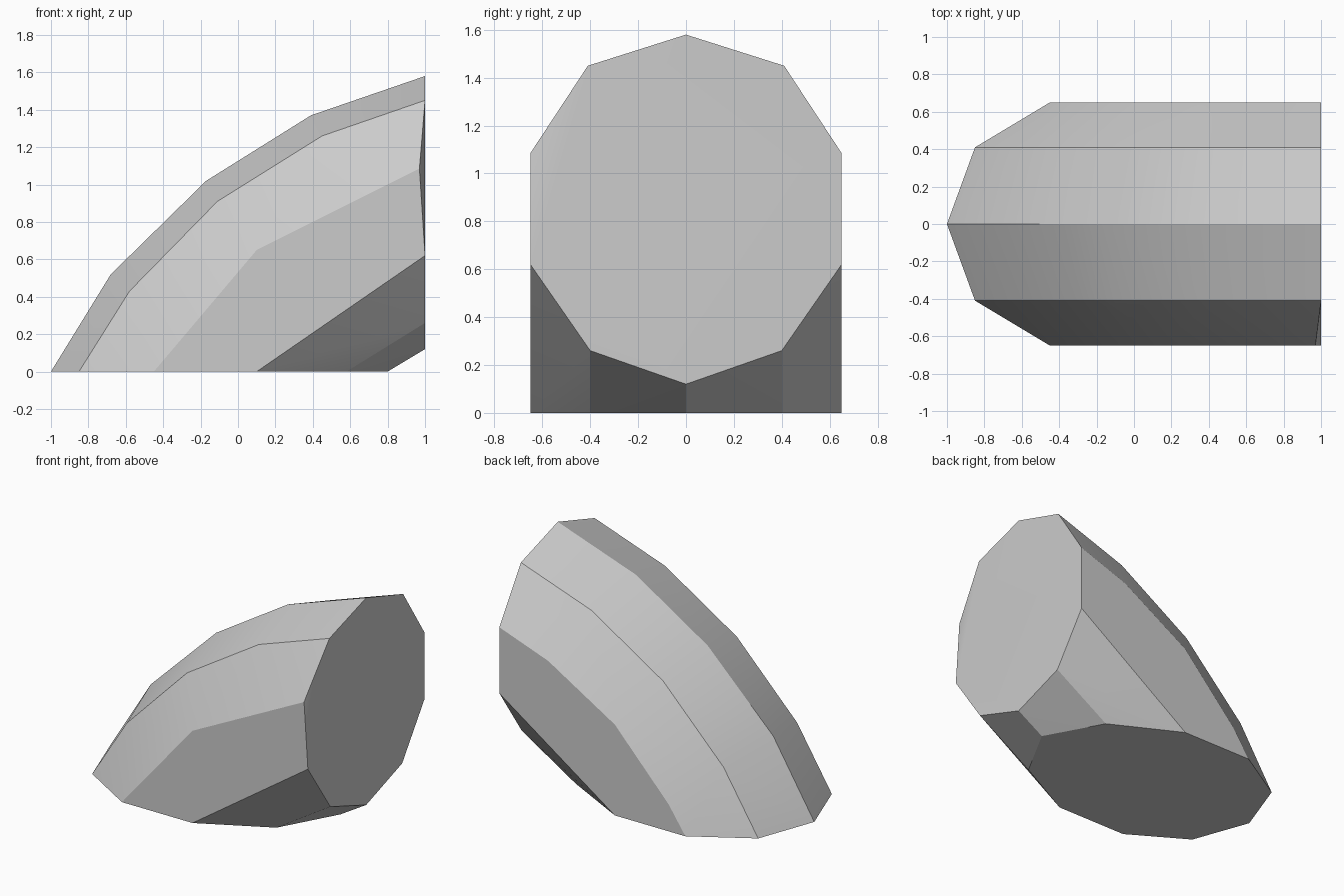
import bpy
import bmesh

cube = bpy.data.objects.get("Cube")
if cube:
    bpy.data.objects.remove(cube, do_unlink=True)

# Plain grey material
grey = bpy.data.materials.new("plain grey")
grey.use_nodes = True
colour = (0.6, 0.6, 0.6, 1)
grey.diffuse_color = colour
grey.node_tree.nodes["Principled BSDF"].inputs["Base Color"].default_value = colour

# Long edges of the ten-sided elbow, each as (x, z) points from the ground to the upright end
crown = [(-1, 0), (-.68, .52), (-.17, 1.02), (.39, 1.37), (1, 1.58)]
shoulder = [(-.85, 0), (-.58, .43), (-.11, .91), (.45, 1.26), (1, 1.45)]
back_flank = [(-.45, 0), (-.32, .19), (.1, .64), (.62, .95), (1, 1.085)]
front_flank = [(-.45, 0), (.1, .65), (.97, 1.085)]
lower_flank = [(.1, 0), (1, .62)]
inner_shoulder = [(.58, 0), (1, .26)]
inner_crown = [(.8, 0), (1, .12)]

bm = bmesh.new()


def add_rail(points, y):
    for x, z in points:
        bm.verts.new((x, y, z))


# Rails on the centre line and on both sides
add_rail(crown, 0)
add_rail(inner_crown, 0)
for side in (-1, 1):
    add_rail(shoulder, .41 * side)
    add_rail(inner_shoulder, .40 * side)
    add_rail(lower_flank, .65 * side)
add_rail(back_flank, .65)
add_rail(front_flank, -.65)

# Skin the rails into a closed solid and merge the flat triangles
bmesh.ops.convex_hull(bm, input=bm.verts)
bmesh.ops.dissolve_limit(bm, angle_limit=.015, verts=bm.verts, edges=bm.edges)
bmesh.ops.recalc_face_normals(bm, faces=bm.faces)

mesh = bpy.data.meshes.new("elbow_block")
bm.to_mesh(mesh)
bm.free()
mesh.materials.append(grey)
elbow = bpy.data.objects.new("elbow_block", mesh)
bpy.context.collection.objects.link(elbow)

# Smooth along the bend, crisp between the sides
bpy.context.view_layer.objects.active = elbow
elbow.select_set(True)
bpy.ops.object.shade_smooth_by_angle(angle=.5)
